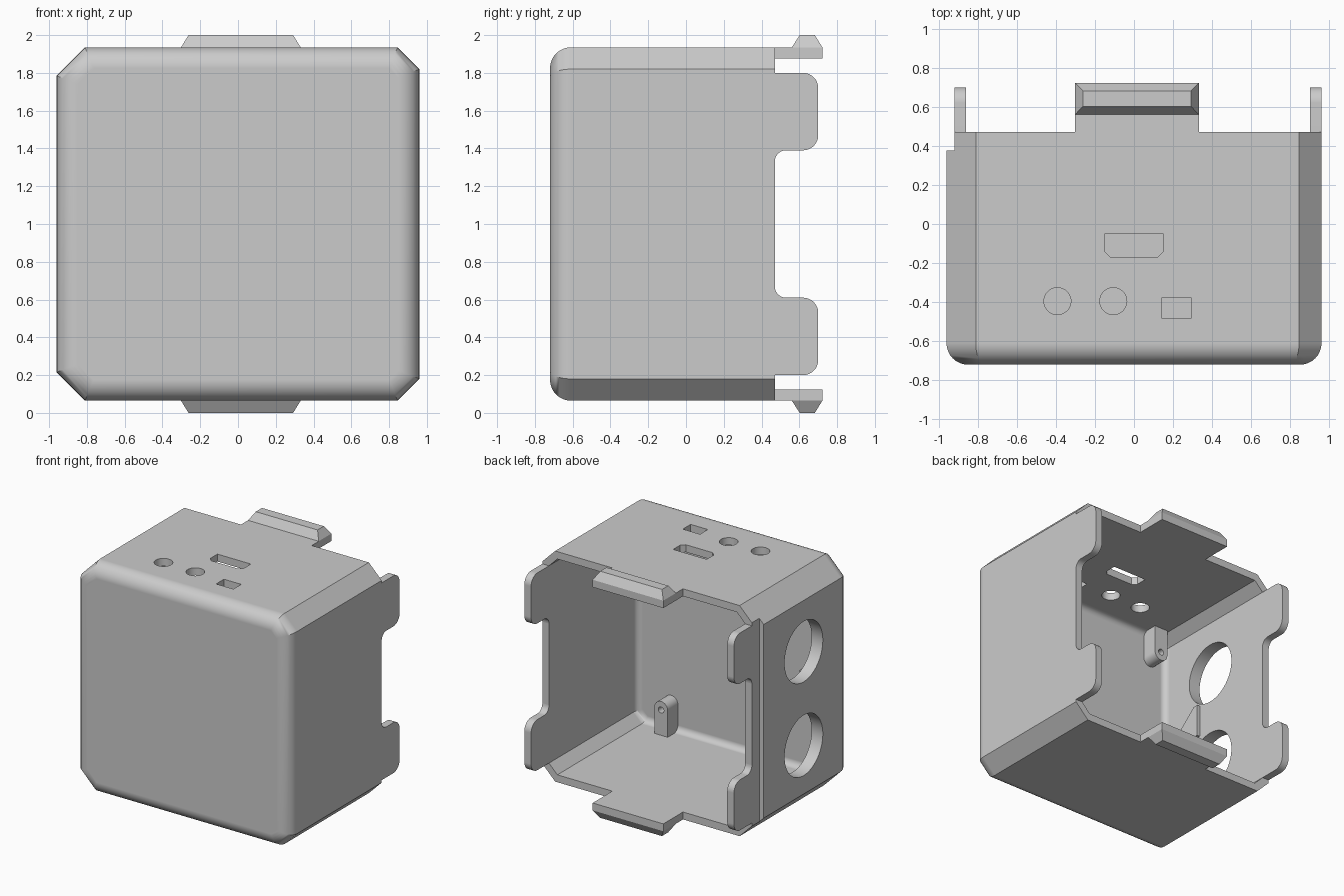
import bpy, bmesh
from math import sin, cos, pi, radians

cube = bpy.data.objects.get("Cube")
if cube:
    bpy.data.objects.remove(cube, do_unlink=True)

grey = bpy.data.materials.new("plain_grey")
grey.use_nodes = True
grey.diffuse_color = (0.6, 0.6, 0.6, 1)
grey.node_tree.nodes["Principled BSDF"].inputs["Base Color"].default_value = (0.6, 0.6, 0.6, 1)


def loft(name, rings):
    """Skin a list of equal-length rings and cap both ends."""
    bm = bmesh.new()
    loops = [[bm.verts.new(p) for p in ring] for ring in rings]
    for a, b in zip(loops, loops[1:]):
        for i in range(len(a)):
            j = (i + 1) % len(a)
            bm.faces.new((a[i], a[j], b[j], b[i]))
    bm.faces.new(loops[0])
    bm.faces.new(loops[-1])
    bmesh.ops.recalc_face_normals(bm, faces=bm.faces)
    mesh = bpy.data.meshes.new(name)
    bm.to_mesh(mesh)
    bm.free()
    mesh.materials.append(grey)
    ob = bpy.data.objects.new(name, mesh)
    bpy.context.collection.objects.link(ob)
    return ob


def prism(name, axis, pts, lo, hi):
    """Extrude a 2D outline along one axis."""
    place = {"x": lambda p, t: (t, p[0], p[1]),
             "y": lambda p, t: (p[0], t, p[1]),
             "z": lambda p, t: (p[0], p[1], t)}[axis]
    return loft(name, [[place(p, t) for p in pts] for t in (lo, hi)])


def rect(a0, a1, b0, b1):
    return [(a0, b0), (a1, b0), (a1, b1), (a0, b1)]


def arc(cx, cy, r, start, end, steps=8):
    return [(cx + r * cos(radians(start + (end - start) * i / steps)),
             cy + r * sin(radians(start + (end - start) * i / steps)))
            for i in range(steps + 1)]


def circle(cx, cy, r, steps=40):
    return arc(cx, cy, r, 0, 360, steps)[:-1]


def activate(ob):
    bpy.ops.object.select_all(action='DESELECT')
    ob.select_set(True)
    bpy.context.view_layer.objects.active = ob


def cut(ob, cutter):
    mod = ob.modifiers.new("cut", 'BOOLEAN')
    mod.operation = 'DIFFERENCE'
    mod.solver = 'EXACT'
    mod.object = cutter
    activate(ob)
    bpy.ops.object.modifier_apply(modifier=mod.name)
    bpy.data.objects.remove(cutter, do_unlink=True)


def smooth(ob):
    activate(ob)
    bpy.ops.object.shade_smooth_by_angle(angle=radians(30))
    mod = ob.modifiers.new("flat_faces", 'WEIGHTED_NORMAL')
    mod.keep_sharp = True


def octagon(x0, x1, z0, z1, left, right, inset, y):
    """Box outline with chamfered corners, shrunk evenly by inset."""
    x0, x1, z0, z1 = x0 + inset, x1 - inset, z0 + inset, z1 - inset
    l, r = left - 0.586 * inset, right - 0.586 * inset
    outline = [(x0 + l, z0), (x1 - r, z0), (x1, z0 + r), (x1, z1 - r),
               (x1 - r, z1), (x0 + l, z1), (x0, z1 - l), (x0, z0 + l)]
    return [(x, y, z) for x, z in outline]


def tub(name, bounds, left, right, front, back, radius, steps=8):
    """Chamfered box whose front rim is rounded."""
    rings = []
    for i in range(steps + 1):
        t = pi / 2 * (1 - i / steps)
        rings.append(octagon(*bounds, left, right, radius * (1 - cos(t)),
                             front + radius * (1 - sin(t))))
    rings.append(octagon(*bounds, left, right, 0, back))
    return loft(name, rings)


# Hollow shell, open at the back
shell = tub("shell", (-0.96, 0.96, 0.065, 1.935), 0.15, 0.115, -0.72, 0.47, 0.11)
cut(shell, tub("cavity", (-0.86, 0.90, 0.125, 1.875), 0.075, 0.075, -0.66, 0.6, 0.05))
cut(shell, prism("rebate", "x", rect(0.375, 0.6, -0.1, 2.1), -1.1, -0.92))

# Connector openings in the roof
openings = [
    [(-0.15, -0.05), (0.15, -0.05), (0.15, -0.14), (0.12, -0.17), (-0.12, -0.17), (-0.15, -0.14)],
    rect(0.14, 0.295, -0.48, -0.38),
    circle(-0.392, -0.395, 0.069),
    circle(-0.106, -0.395, 0.069),
]
for outline in openings:
    cut(shell, prism("opening", "z", outline, 1.7, 2.1))

# Two round ports in the thick side wall
for z in (0.61, 1.37):
    cut(shell, prism("port", "x", circle(-0.137, z, 0.245, 64), -1.1, -0.7))
smooth(shell)

# Rounded side tabs, mirrored top to bottom on both walls
tab = ([(0.47, 0.20)] + arc(0.62, 0.28, 0.08, -90, 0) + arc(0.62, 0.53, 0.08, 0, 90)
       + arc(0.53, 0.67, 0.06, 270, 180))
for side, lo, hi in (("right", -0.92, -0.86), ("left", 0.90, 0.96)):
    smooth(prism(side + "_lower_tab", "x", tab, lo, hi))
    smooth(prism(side + "_upper_tab", "x", [(y, 2 - z) for y, z in tab], lo, hi))


# Latches with a bevelled catch, and screw lugs against the front wall
def flip(z, up):
    return z if up else 2 - z


for word, up, lug_x in (("upper", True, -0.71), ("lower", False, 0.595)):
    prism(word + "_latch", "z", rect(-0.302, 0.332, 0.47, 0.722), flip(1.875, up), flip(1.935, up))
    base = [(x, y, flip(1.935, up)) for x, y in rect(-0.302, 0.332, 0.56, 0.722)]
    crest = [(x, y, flip(2.0, up)) for x, y in rect(-0.262, 0.292, 0.602, 0.682)]
    loft(word + "_catch", [base, crest])

    outline = [(lug_x - 0.06, 1.885), (lug_x + 0.06, 1.885)] + arc(lug_x, 1.66, 0.06, 0, -180, 16)
    lug = prism(word + "_lug", "y", [(x, flip(z, up)) for x, z in outline], -0.67, -0.53)
    cut(lug, prism("screw_hole", "y", circle(lug_x, flip(1.67, up), 0.025, 24), -0.64, -0.4))
    smooth(lug)

# Small guide plate inside the thick wall
prism("guide_plate", "x", [(-0.44, 0.88), (-0.26, 0.88), (-0.26, 1.14), (-0.30, 1.14), (-0.44, 1.02)],
      -0.865, -0.835)
bpy.ops.object.select_all(action='DESELECT')
